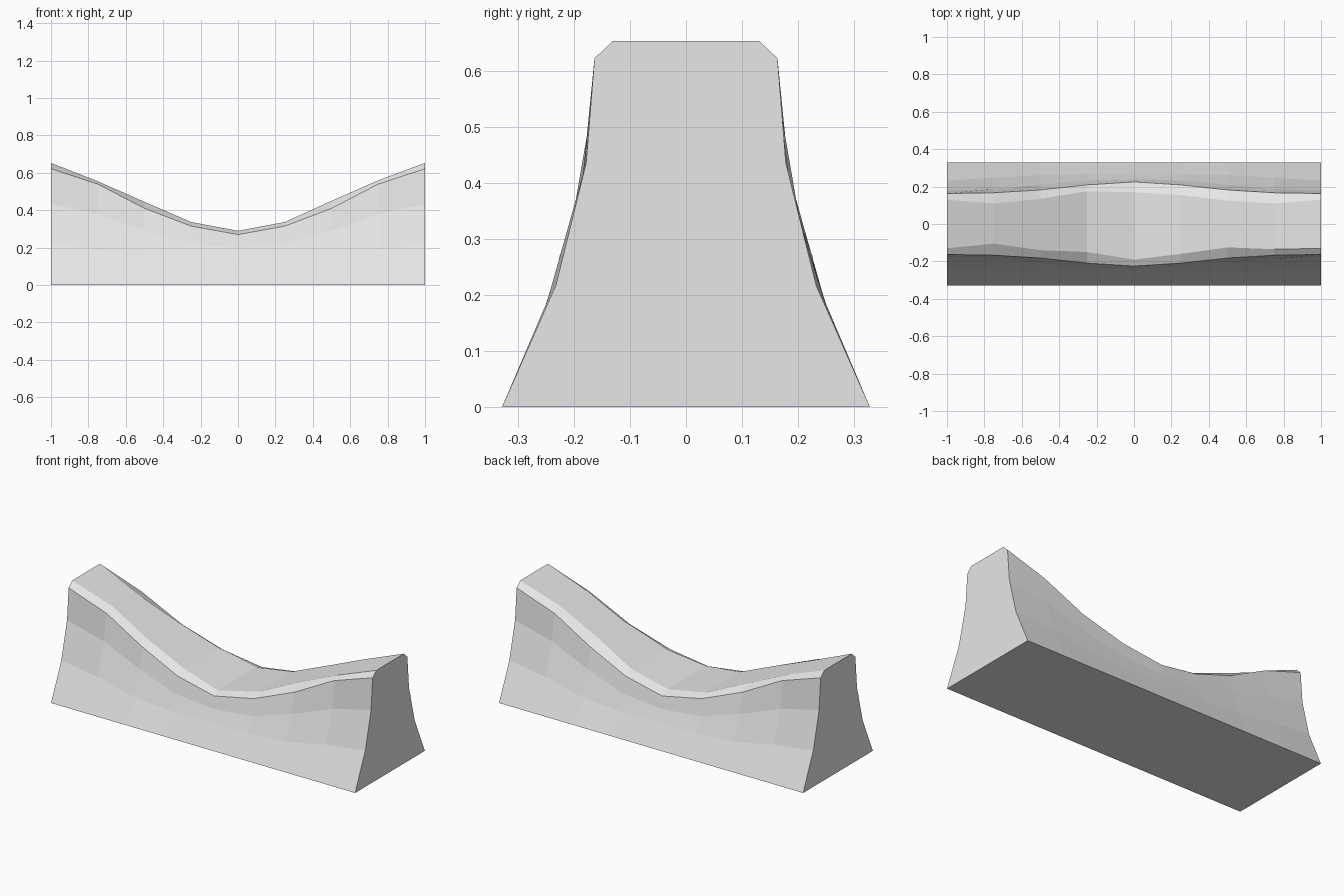
import bpy
import bmesh

cube = bpy.data.objects.get("Cube")
if cube:
    bpy.data.objects.remove(cube, do_unlink=True)

# One plain grey material
stone = bpy.data.materials.new("light_grey_stone")
stone.use_nodes = True
grey = (0.8, 0.8, 0.8, 1.0)
stone.diffuse_color = grey
stone.node_tree.nodes["Principled BSDF"].inputs["Base Color"].default_value = grey

# Side rings for the middle-to-end stations, mirrored along x: (half depth, height)
lower = [(0.27, 0.13), (0.267, 0.13), (0.262, 0.145), (0.247, 0.19), (0.232, 0.217)]
middle = [(0.24, 0.2), (0.233, 0.22), (0.21, 0.29), (0.187, 0.38), (0.178, 0.435)]
shoulder = [(0.225, 0.27), (0.209, 0.315), (0.182, 0.41), (0.167, 0.54), (0.163, 0.622)]

# Uneven worn top edges, running from -x to +x
top_z = [0.653, 0.555, 0.445, 0.337, 0.29, 0.337, 0.45, 0.56, 0.653]
top_front = [0.13, 0.105, 0.14, 0.15, 0.19, 0.16, 0.125, 0.135, 0.13]
top_back = [0.13, 0.11, 0.135, 0.175, 0.17, 0.155, 0.125, 0.11, 0.13]


def section(i):
    """Closed cross-section outline, from front base over the top to back base."""
    k = abs(i - 4)
    side = [(0.328, 0.0), lower[k], middle[k], shoulder[k]]
    front = [(-y, z) for y, z in side] + [(-top_front[i], top_z[i])]
    back = [(top_back[i], top_z[i])] + side[::-1]
    return front + back


# Sagging ridge block, lofted through the sections
bm = bmesh.new()
rings = []
for i in range(len(top_z)):
    x = (i - 4) / 4
    rings.append([bm.verts.new((x, y, z)) for y, z in section(i)])
for a, b in zip(rings, rings[1:]):
    for j in range(len(a)):
        n = (j + 1) % len(a)
        bm.faces.new((a[j], a[n], b[n], b[j]))
bm.faces.new(rings[0])
bm.faces.new(rings[-1])
bmesh.ops.recalc_face_normals(bm, faces=bm.faces)

mesh = bpy.data.meshes.new("sagging_ridge_block")
bm.to_mesh(mesh)
bm.free()
mesh.materials.append(stone)
ridge = bpy.data.objects.new("sagging_ridge_block", mesh)
bpy.context.collection.objects.link(ridge)
